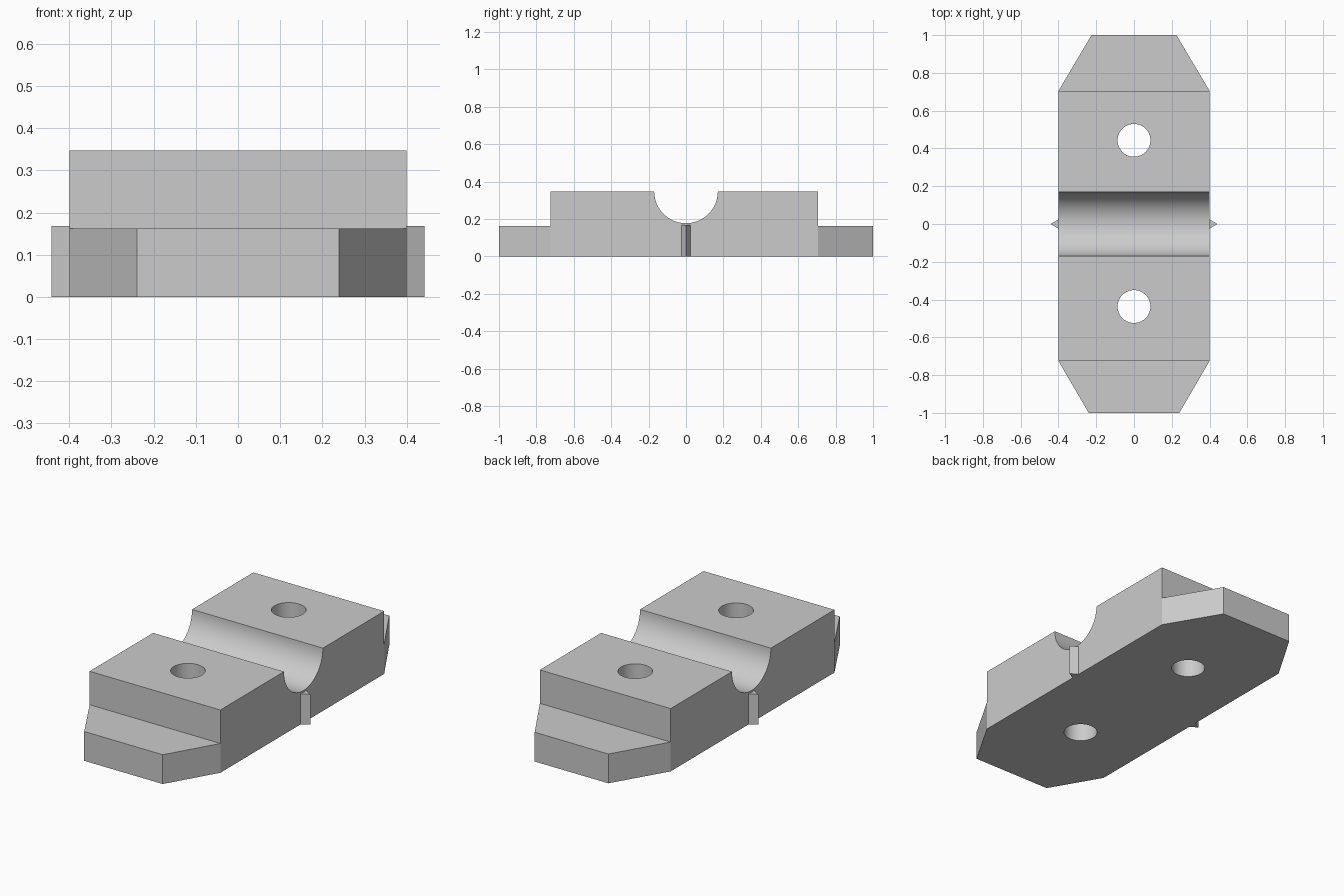
import bpy, bmesh, math
from mathutils import Vector

cube = bpy.data.objects.get("Cube")
if cube:
    bpy.data.objects.remove(cube, do_unlink=True)

grey = bpy.data.materials.new("plain grey")
grey.use_nodes = True
COLOUR = (0.6, 0.6, 0.6, 1)
grey.diffuse_color = COLOUR
grey.node_tree.nodes["Principled BSDF"].inputs["Base Color"].default_value = COLOUR


def prism(name, outline, offset):
    """Extrude a closed outline of 3D points along an offset."""
    bm = bmesh.new()
    face = bm.faces.new([bm.verts.new(p) for p in outline])
    top = bmesh.ops.extrude_face_region(bm, geom=[face])["geom"]
    bmesh.ops.translate(bm, vec=Vector(offset),
                        verts=[v for v in top if isinstance(v, bmesh.types.BMVert)])
    bmesh.ops.recalc_face_normals(bm, faces=bm.faces)
    mesh = bpy.data.meshes.new(name)
    bm.to_mesh(mesh)
    bm.free()
    mesh.materials.append(grey)
    obj = bpy.data.objects.new(name, mesh)
    bpy.context.collection.objects.link(obj)
    return obj


def arc(radius, start, end, steps):
    return [(radius * math.cos(start + (end - start) * i / steps),
             radius * math.sin(start + (end - start) * i / steps))
            for i in range(steps + 1)]


HALF, TOP, STEP = 0.4, 0.347, 0.162
FRONT, BACK = -0.725, 0.705

# Clamp body: stepped side profile with a round groove, extruded across
groove = [(y, TOP + z) for y, z in arc(0.17, math.pi, 2 * math.pi, 32)]
profile = ([(-1, 0), (-1, STEP), (FRONT, STEP), (FRONT, TOP)] + groove
           + [(BACK, TOP), (BACK, STEP), (1, STEP), (1, 0)])
body = prism("clamp_body", [(-HALF, y, z) for y, z in profile], (2 * HALF, 0, 0))

cutters = []

# Tapered corners of the two end tabs
for end, shoulder, tip in (("front", FRONT, 0.24), ("back", BACK, 0.225)):
    tip_y = math.copysign(1, shoulder)
    for side, s in (("left", 1), ("right", -1)):
        a = Vector((s * HALF, shoulder, -0.1))
        b = Vector((s * tip, tip_y, -0.1))
        d = b - a
        outline = [a - d * 0.3, b + d * 0.3, (s * 0.7, tip_y * 1.3, -0.1)]
        cutters.append(prism(f"{end}_{side}_corner_cutter", outline, (0, 0, 0.6)))

# Bolt holes
for end, y in (("front", -0.437), ("back", 0.443)):
    ring = arc(0.087, 0, 2 * math.pi, 40)[:-1]
    cutters.append(prism(f"{end}_bolt_hole_cutter",
                         [(px, y + py, -0.1) for px, py in ring], (0, 0, 0.6)))

bpy.context.view_layer.objects.active = body
for cutter in cutters:
    mod = body.modifiers.new(cutter.name, "BOOLEAN")
    mod.operation = "DIFFERENCE"
    mod.solver = "EXACT"
    mod.object = cutter
    bpy.ops.object.modifier_apply(modifier=mod.name)
for cutter in cutters:
    bpy.data.objects.remove(cutter, do_unlink=True)

# Pointed alignment ribs on both sides
for side, s in (("left", 1), ("right", -1)):
    prism(f"{side}_rib", [(s * HALF, -0.024, 0), (s * 0.442, 0, 0), (s * HALF, 0.024, 0)],
          (0, 0, 0.168))

# Smooth groove and holes, sharp edges elsewhere
bpy.ops.object.select_all(action="DESELECT")
body.select_set(True)
bpy.ops.object.shade_smooth_by_angle(angle=math.radians(25))
